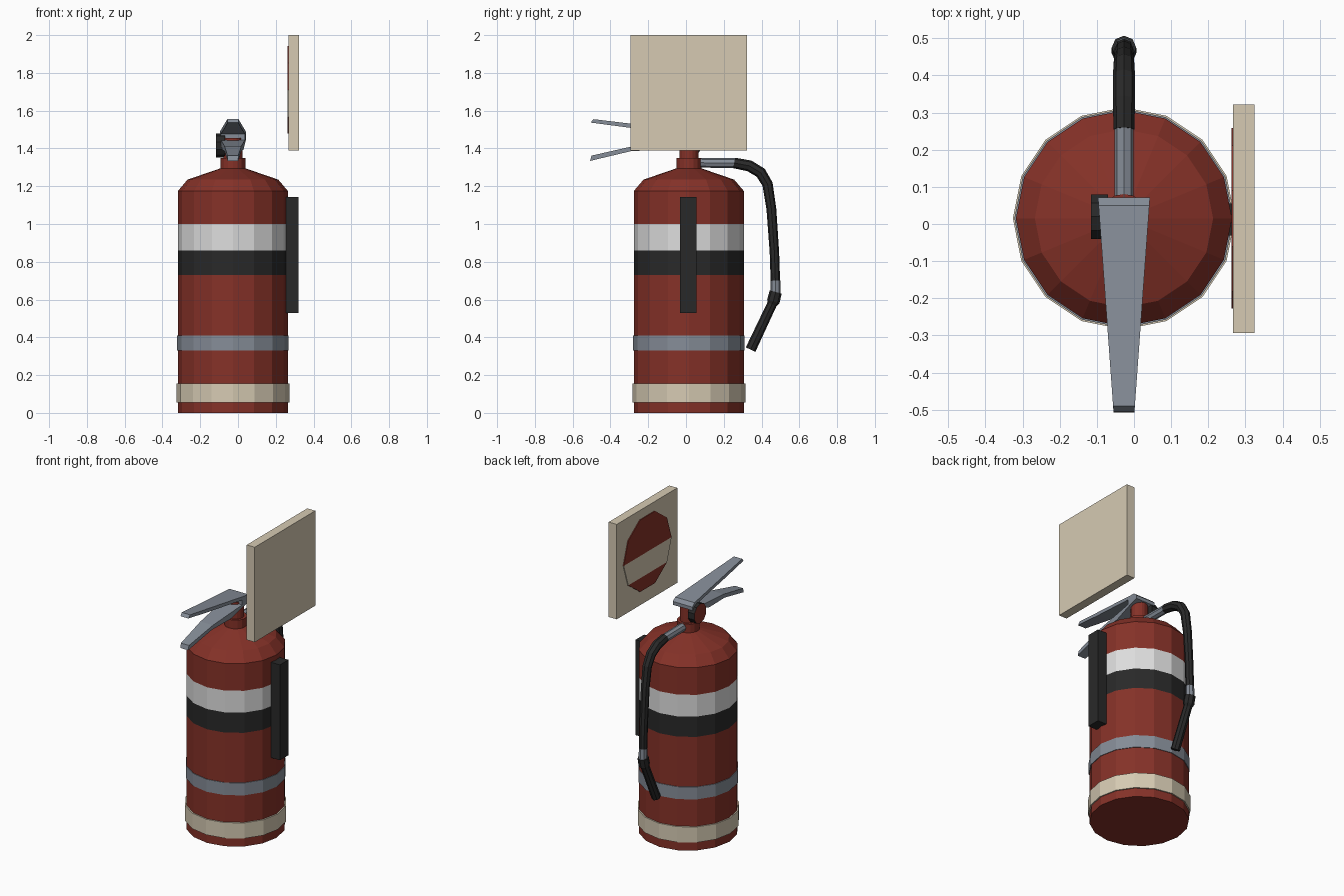
import bpy, bmesh, math
from mathutils import Vector

if "Cube" in bpy.data.objects:
    bpy.data.objects.remove(bpy.data.objects["Cube"])

CX, CY = -0.027, 0.015          # axis of the cylinder


def mat(name, rgb):
    m = bpy.data.materials.new(name)
    m.diffuse_color = (*rgb, 1)
    m.use_nodes = True
    m.node_tree.nodes["Principled BSDF"].inputs["Base Color"].default_value = m.diffuse_color
    return m


RED = mat("red paint", (0.235, 0.031, 0.021))
WHITE = mat("white label", (0.72, 0.72, 0.72))
BLACK = mat("black rubber", (0.022, 0.022, 0.022))
STEEL = mat("grey steel", (0.235, 0.265, 0.31))
BEIGE = mat("beige", (0.67, 0.59, 0.45))


def finish(name, bm, mats, rule=None):
    bmesh.ops.recalc_face_normals(bm, faces=bm.faces)
    bm.normal_update()
    if rule:
        for f in bm.faces:
            f.material_index = rule(f.calc_center_median(), f.normal)
    me = bpy.data.meshes.new(name)
    bm.to_mesh(me)
    bm.free()
    for m in mats:
        me.materials.append(m)
    ob = bpy.data.objects.new(name, me)
    bpy.context.collection.objects.link(ob)
    return ob


def loft(name, rings, mats, rule=None):
    """Skin a list of equal-length point rings, capped at both ends."""
    bm = bmesh.new()
    rs = [[bm.verts.new(p) for p in r] for r in rings]
    n = len(rs[0])
    for a, b in zip(rs, rs[1:]):
        for i in range(n):
            j = (i + 1) % n
            bm.faces.new((a[i], a[j], b[j], b[i]))
    bm.faces.new(rs[0])
    bm.faces.new(rs[-1])
    return finish(name, bm, mats, rule)


def lathe(name, profile, mats, n=16, rule=None):
    ang = [math.tau * i / n for i in range(n)]
    return loft(name, [[(CX + r * math.cos(a), CY + r * math.sin(a), z) for a in ang]
                       for r, z in profile], mats, rule)


def tube(name, path, mats, n=8):
    """Tube along (y, z, radius) points in the plane x = CX."""
    pts = [Vector((CX, y, z)) for y, z, r in path]
    rings = []
    for i, p in enumerate(pts):
        t = Vector((0, 0, 0))
        if i > 0:
            t += (p - pts[i - 1]).normalized()
        if i < len(pts) - 1:
            t += (pts[i + 1] - p).normalized()
        t.normalize()
        u, v = Vector((1, 0, 0)), Vector((0, -t.z, t.y))
        rings.append([p + path[i][2] * (u * math.cos(a) + v * math.sin(a))
                      for a in (math.tau * k / n for k in range(n))])
    return loft(name, rings, mats)


def box(name, lo, hi, m):
    return loft(name, [[(lo[0], lo[1], z), (hi[0], lo[1], z), (hi[0], hi[1], z), (lo[0], hi[1], z)]
                       for z in (lo[2], hi[2])], [m])


# Tank with painted label bands, and neck
def tank_rule(c, nrm):
    if abs(nrm.z) > 0.3:
        return 0
    return 1 if 0.86 < c.z < 1.0 else 2 if 0.73 < c.z < 0.86 else 0


R = 0.291
lathe("tank", [(R, 0), (R, 0.73), (R, 0.86), (R, 1.0), (R, 1.175), (0.24, 1.235), (0.065, 1.295)],
      [RED, WHITE, BLACK], rule=tank_rule)
lathe("neck", [(0.066, 1.28), (0.066, 1.35), (0.05, 1.35), (0.05, 1.455)], [RED])

# Bands around the tank
for name, z0, z1, r, m in (("base_band", 0.055, 0.155, 0.299, BEIGE),
                           ("clamp_band", 0.33, 0.41, 0.295, STEEL)):
    lathe(name, [(R - 0.01, z0), (r, z0), (r, z1), (R - 0.01, z1)], [m])

# Handle: two levers as one forked side profile, tapering to the front
side = [(-0.49, 1.555), (0.05, 1.49), (0.072, 1.47), (0.072, 1.448), (0.0, 1.43), (-0.12, 1.393),
        (-0.29, 1.386), (-0.508, 1.334), (-0.5, 1.362), (-0.28, 1.412), (-0.01, 1.445),
        (-0.01, 1.476), (-0.3, 1.51), (-0.505, 1.537)]
loft("handle_levers", [[(CX + s * (0.028 + (y + 0.508) * 0.0725), y, z) for y, z in side]
                       for s in (-1, 1)], [STEEL])

# Pressure gauge: black rim, red face
loft("pressure_gauge", [[(x, 0.02 + 0.063 * math.cos(a), 1.415 + 0.063 * math.sin(a))
                         for a in (math.tau * k / 10 + math.pi / 10 for k in range(10))]
                        for x in (-0.07, -0.116)], [BLACK, RED],
     lambda c, nrm: 1 if nrm.x < -0.9 else 0)

# Hose and fittings
tube("hose_connector", [(0.04, 1.325, 0.026), (0.265, 1.322, 0.026)], [STEEL])
tube("hose", [(0.255, 1.323, 0.028), (0.335, 1.308, 0.03), (0.395, 1.272, 0.03), (0.432, 1.21, 0.028),
              (0.452, 1.08, 0.026), (0.468, 0.85, 0.025), (0.473, 0.70, 0.025)], [BLACK])
tube("hose_joint", [(0.473, 0.70, 0.026), (0.475, 0.63, 0.026)], [STEEL])
tube("nozzle", [(0.475, 0.64, 0.033), (0.462, 0.59, 0.034), (0.455, 0.575, 0.026),
                (0.342, 0.335, 0.028)], [BLACK])

# Wall bracket
box("wall_bracket", (0.255, -0.031, 0.53), (0.32, 0.055, 1.143), BLACK)

# Sign board with a red ten-sided disc and a beige bar across it
box("sign_board", (0.267, -0.293, 1.39), (0.324, 0.322, 2.0), BEIGE)
D, DZ = 0.243, 1.71
levels = [(D * math.cos(math.radians(a)), DZ + D * math.sin(math.radians(a)))
          for a in (-72, -36, 0, 36, 72)]
loft("sign_disc", [[(0.262, CY - h, z), (0.262, CY + h, z), (0.268, CY + h, z), (0.268, CY - h, z)]
                   for h, z in levels], [RED, BEIGE],
     lambda c, nrm: 1 if levels[1][1] < c.z < DZ else 0)
